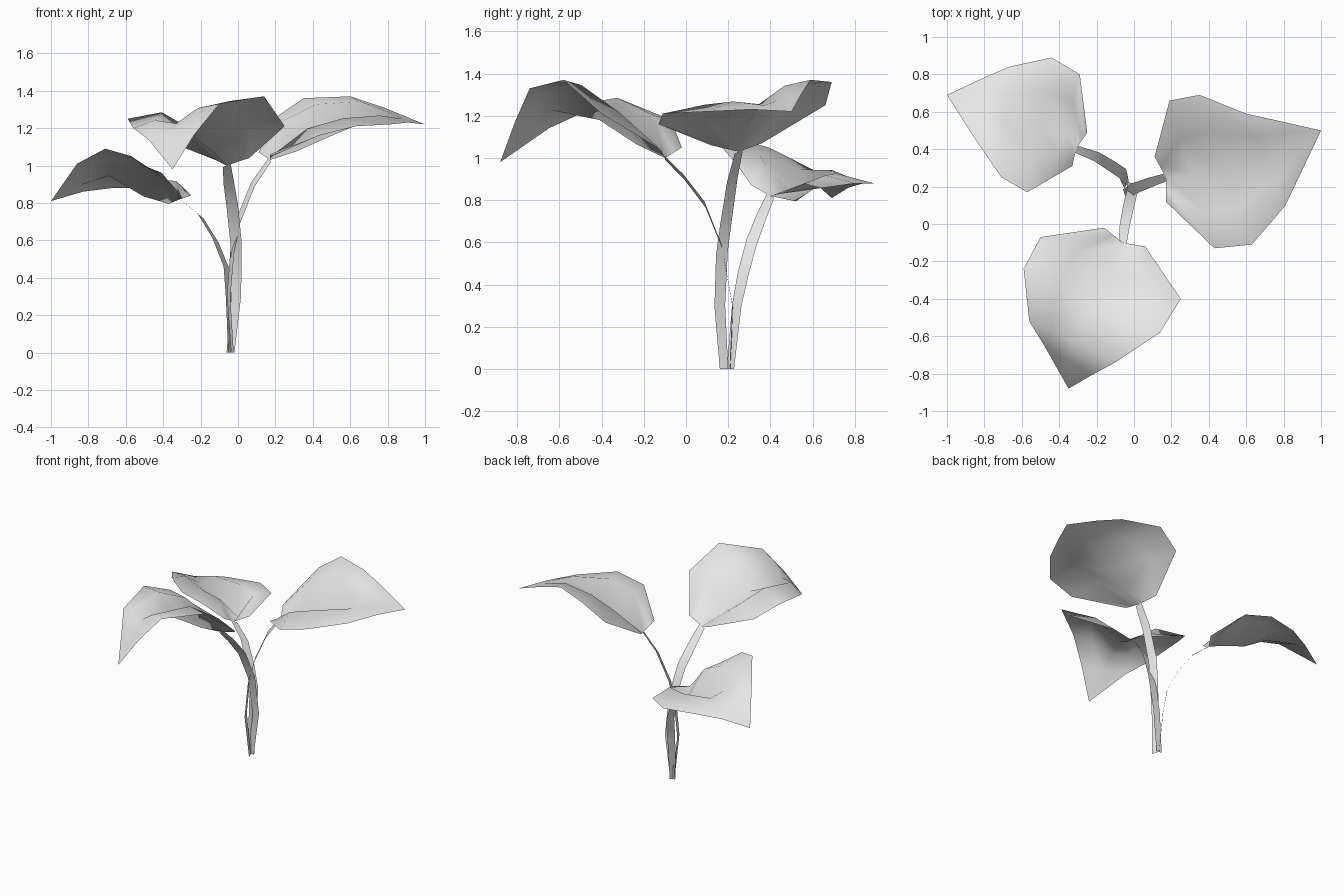
import bpy
from mathutils import Vector

# Remove the default cube only
cube = bpy.data.objects.get("Cube")
if cube:
    bpy.data.objects.remove(cube, do_unlink=True)

# One pale grey for the whole plant
grey = bpy.data.materials.new("pale_grey")
grey.use_nodes = True
grey.diffuse_color = (0.8, 0.8, 0.8, 1)
grey.node_tree.nodes["Principled BSDF"].inputs["Base Color"].default_value = (0.8, 0.8, 0.8, 1)

UP = Vector((0, 0, 1))
# Depth of the midrib crease and rise of each half blade, from base to tip
CREASE = (0, .13, .13, .04, 0)
SWELL = (0, .08, .07, .03, 0)


def build_sheet(name, rows, tip=None):
    """Join rows of points, ordered left to right, into a smooth open sheet."""
    width = len(rows[0])
    verts = [point for row in rows for point in row]
    faces = []
    for r in range(len(rows) - 1):
        for c in range(width - 1):
            a = r * width + c
            faces.append((a, a + 1, a + width + 1, a + width))
    if tip is not None:
        last = len(verts) - width
        verts.append(tip)
        for c in range(width - 1):
            faces.append((last + c, last + c + 1, len(verts) - 1))
    mesh = bpy.data.meshes.new(name)
    mesh.from_pydata([tuple(v) for v in verts], [], faces)
    mesh.materials.append(grey)
    for polygon in mesh.polygons:
        polygon.use_smooth = True
    mesh.update()
    sheet = bpy.data.objects.new(name, mesh)
    bpy.context.collection.objects.link(sheet)


def build_leaf(name, base, left, right, tip):
    """Span a blade between both margins, with a creased midrib and swollen halves."""
    rows = []
    for i, (l, r) in enumerate(zip(left, right)):
        l, r = Vector(l), Vector(r)
        mid = Vector(base) if i == 0 else (l + r) / 2 - UP * CREASE[i]
        rise = UP * SWELL[i]
        rows.append([l, (l + mid) / 2 + rise, mid, (mid + r) / 2 + rise, r])
    build_sheet(name, rows, Vector(tip))


def build_stem(name, path):
    """Sweep a flat ribbon, banked to its left and widest at its middle."""
    points = [Vector(p) for p in path]
    run = points[-1] - points[0]
    side = Vector((-run.y, run.x, 0)).normalized()
    rows = []
    for i, point in enumerate(points):
        t = i / (len(points) - 1)
        banked = side + UP * 0.45 * min(1, 2 * t)
        half = banked * (0.021 + 0.036 * t * (1 - t))
        rows.append([point + half, point - half])
    build_sheet(name, rows)


# Front leaf: raised towards its left margin, tip drooping
build_leaf(
    "front_leaf", base=(-.06, -.1, 1), tip=(-.35, -.88, .98),
    left=[(.06, -.12, 1.04), (.25, -.4, 1.21), (.14, -.58, 1.37),
          (-.1, -.74, 1.33), (-.23, -.81, 1.17)],
    right=[(-.16, -.02, 1.05), (-.5, -.07, 1.18), (-.59, -.24, 1.25),
           (-.56, -.52, 1.2), (-.48, -.65, 1.14)])

# Low leaf at the back right corner
build_leaf(
    "low_leaf", base=(-.31, .4, .82), tip=(-1, .69, .81),
    left=[(-.33, .31, .87), (-.45, .24, .97), (-.57, .17, 1.05),
          (-.71, .25, 1.09), (-.86, .47, 1.01)],
    right=[(-.25, .49, .84), (-.29, .8, .88), (-.44, .89, .88),
           (-.67, .84, .88), (-.83, .77, .86)])

# High leaf on the left side
build_leaf(
    "high_leaf", base=(.17, .25, 1.03), tip=(1, .5, 1.22),
    left=[(.11, .36, 1.07), (.19, .66, 1.25), (.35, .69, 1.36),
          (.6, .59, 1.37), (.78, .55, 1.31)],
    right=[(.17, .12, 1.06), (.43, -.13, 1.16), (.63, -.11, 1.21),
           (.81, .1, 1.22), (.91, .31, 1.23)])

# Stems rise together and bow outwards to each leaf base
build_stem("front_stem", [(-.04, .21, 0), (-.01, .22, .3), (-.01, .17, .58),
                          (-.03, .09, .78), (-.05, -.01, .91), (-.06, -.1, 1)])
build_stem("low_stem", [(-.04, .21, 0), (-.05, .24, .3), (-.06, .27, .45),
                        (-.12, .31, .6), (-.2, .36, .73), (-.31, .4, .82)])
build_stem("high_stem", [(-.03, .18, 0), (-.05, .16, .3), (-.03, .17, .55),
                         (0, .19, .7), (.08, .22, .9), (.17, .25, 1.03)])
